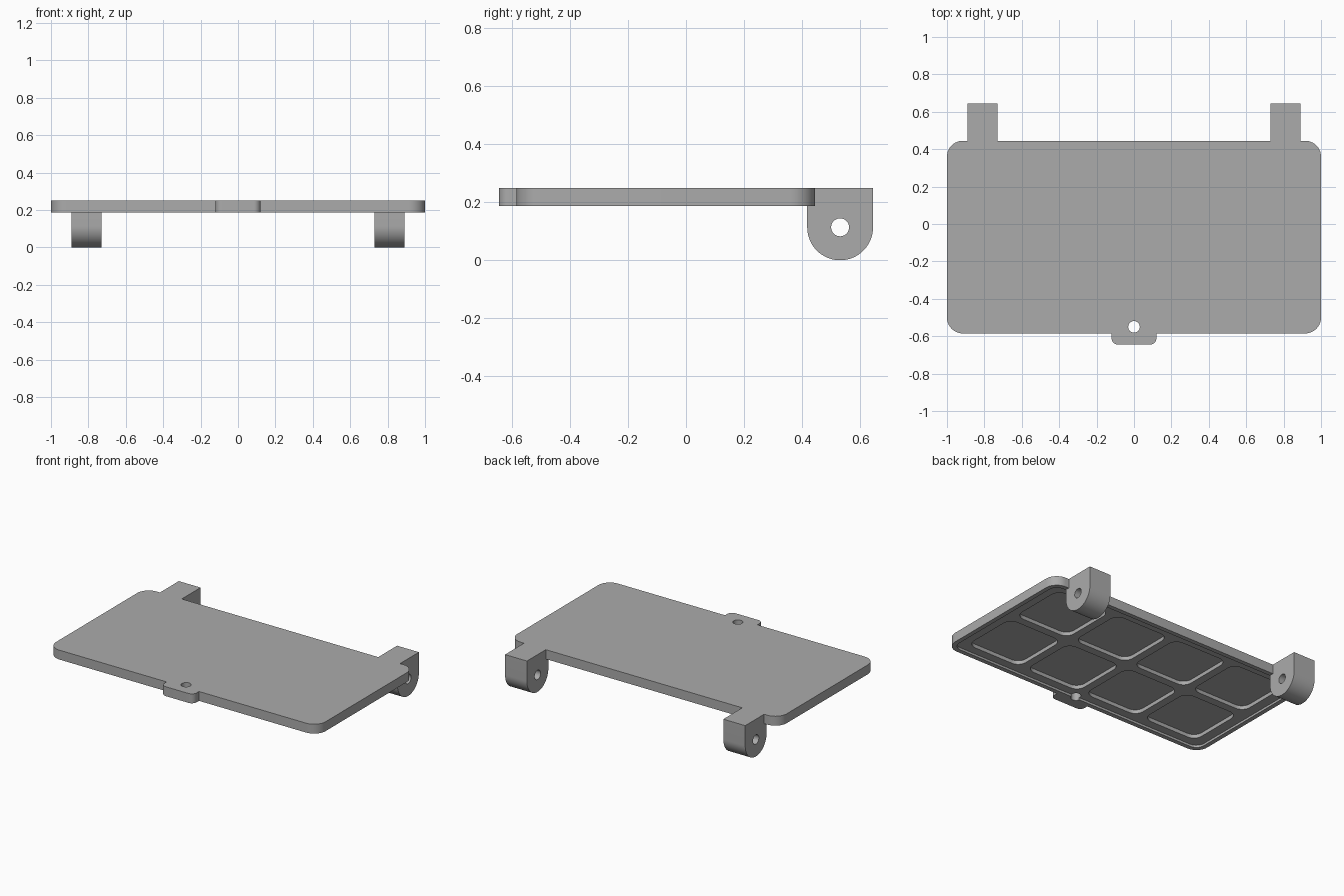
import bpy, bmesh, math
from mathutils import Vector

cube = bpy.data.objects.get("Cube")
if cube:
    bpy.data.objects.remove(cube)

grey = bpy.data.materials.new("plain grey")
grey.use_nodes = True
GREY = (0.41, 0.41, 0.41, 1)
grey.diffuse_color = GREY
grey.node_tree.nodes["Principled BSDF"].inputs["Base Color"].default_value = GREY

TOP, BOTTOM = 0.25, 0.187
BACK, FRONT = 0.445, -0.585
MID_Y = (BACK + FRONT) / 2


def rounded(x0, x1, y0, y1, radii, steps=10):
    """Outline of a rectangle; radii run from the lower left corner, anticlockwise."""
    pts = []
    corners = [(x0, y0, 1, 1), (x1, y0, -1, 1), (x1, y1, -1, -1), (x0, y1, 1, -1)]
    for i, ((x, y, sx, sy), r) in enumerate(zip(corners, radii)):
        if r == 0:
            pts.append((x, y))
            continue
        for k in range(steps + 1):
            a = math.pi * (1 + i / 2 + k / steps / 2)
            pts.append((x + sx * r + r * math.cos(a), y + sy * r + r * math.sin(a)))
    return pts


def circle(cx, cy, r, steps=32):
    return [(cx + r * math.cos(math.tau * k / steps), cy + r * math.sin(math.tau * k / steps))
            for k in range(steps)]


def prism(name, outline, a, b, along_x=False):
    """Extrude an outline from a to b along z, or a (y, z) outline along x."""
    bm = bmesh.new()
    place = (lambda u, v: Vector((a, u, v))) if along_x else (lambda u, v: Vector((u, v, a)))
    face = bm.faces.new([bm.verts.new(place(u, v)) for u, v in outline])
    moved = bmesh.ops.extrude_face_region(bm, geom=[face])
    shift = Vector((b - a, 0, 0)) if along_x else Vector((0, 0, b - a))
    bmesh.ops.translate(bm, vec=shift,
                        verts=[g for g in moved["geom"] if isinstance(g, bmesh.types.BMVert)])
    bmesh.ops.recalc_face_normals(bm, faces=bm.faces)
    mesh = bpy.data.meshes.new(name)
    bm.to_mesh(mesh)
    bm.free()
    mesh.materials.append(grey)
    obj = bpy.data.objects.new(name, mesh)
    bpy.context.collection.objects.link(obj)
    return obj


def cut(obj, cutter):
    """Subtract the cutter for good and remove it."""
    cutter.hide_render = True
    mod = obj.modifiers.new("cut", "BOOLEAN")
    mod.operation, mod.solver, mod.object = "DIFFERENCE", "EXACT", cutter
    graph = bpy.context.evaluated_depsgraph_get()
    mesh = bpy.data.meshes.new_from_object(obj.evaluated_get(graph))
    obj.modifiers.clear()
    obj.data = mesh
    bpy.data.objects.remove(cutter)


def smooth(obj):
    bpy.ops.object.select_all(action="DESELECT")
    obj.select_set(True)
    bpy.context.view_layer.objects.active = obj
    bpy.ops.object.shade_smooth_by_angle(angle=math.radians(30))


# Lid plate with a shallow recess inside its rim
plate = prism("lid_plate", rounded(-1, 1, FRONT, BACK, [0.085] * 4), BOTTOM, TOP)
RIM = 0.03
recess = rounded(-1 + RIM, 1 - RIM, FRONT + RIM, BACK - RIM, [0.06] * 4)
cut(plate, prism("recess_cutter", recess, BOTTOM - 0.05, BOTTOM + 0.015))

# Two rows of four rounded pockets underneath
PITCH_X, PITCH_Y, HALF_X, HALF_Y = 0.465, 0.455, 0.205, 0.2
for col in range(4):
    for row in range(2):
        cx = (col - 1.5) * PITCH_X
        cy = MID_Y + (row - 0.5) * PITCH_Y
        pocket = rounded(cx - HALF_X, cx + HALF_X, cy - HALF_Y, cy + HALF_Y, [0.06] * 4, 6)
        cut(plate, prism("pocket_cutter", pocket, BOTTOM - 0.05, BOTTOM + 0.04))

# Latch hole
cut(plate, prism("latch_hole_cutter", circle(0, -0.55, 0.031), 0, 0.5))
smooth(plate)

# Latch tab on the front edge
smooth(prism("latch_tab", rounded(-0.12, 0.12, -0.645, FRONT, [0.035, 0.035, 0, 0]), BOTTOM, TOP))

# Bored hinge knuckles at the back, rounded below
R = 0.1135
for side, x in (("right", -0.81), ("left", 0.81)):
    profile = rounded(0.418, 0.418 + 2 * R, 0, TOP, [R, R, 0, 0], 16)
    profile = [p for i, p in enumerate(profile) if i != 17]  # shared bottom point
    knuckle = prism(side + "_hinge_knuckle", profile, x - 0.081, x + 0.081, True)
    cut(knuckle, prism("bore_cutter", circle(0.418 + R, R, 0.031), x - 0.2, x + 0.2, True))
    smooth(knuckle)
